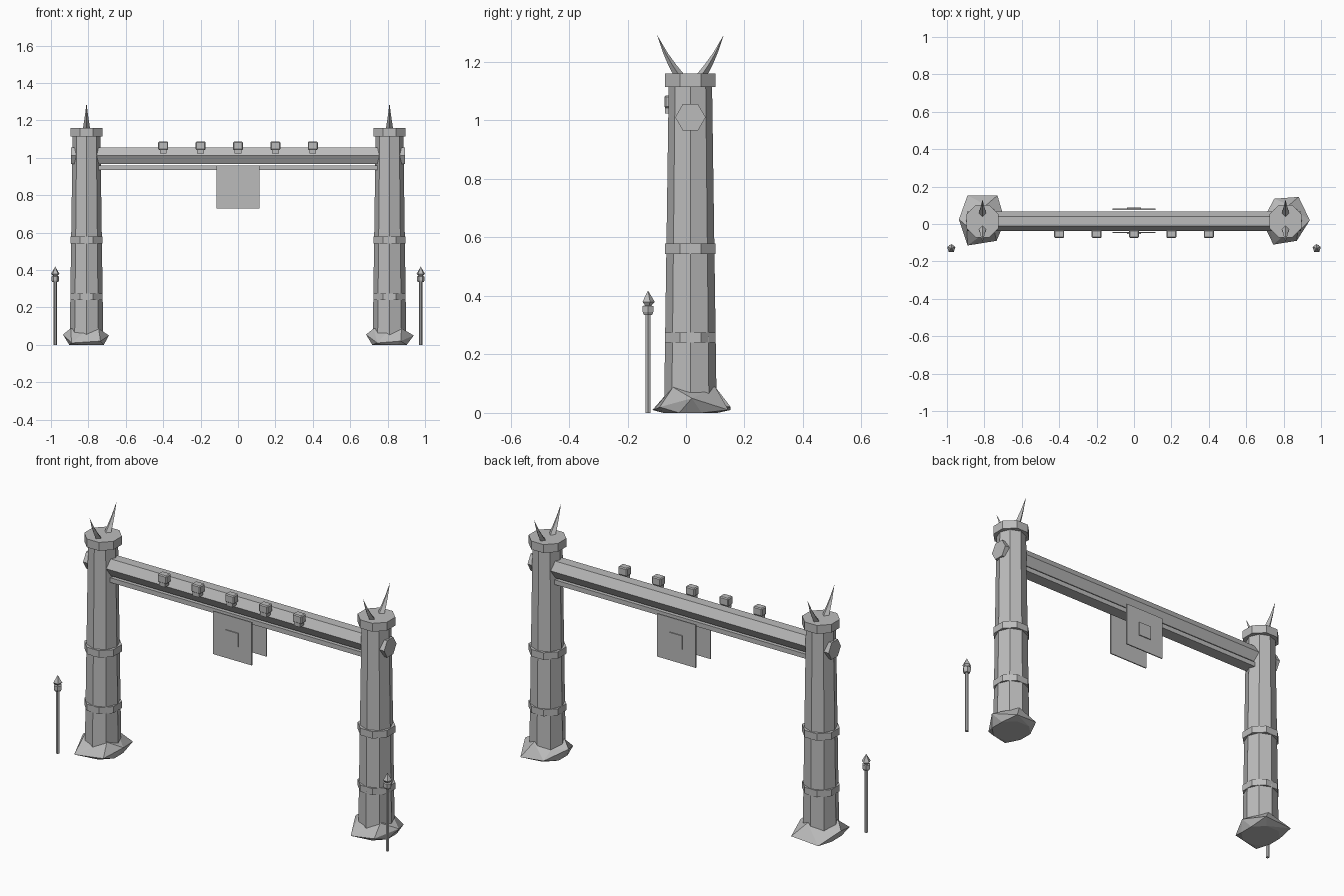
import bpy, bmesh, math
from mathutils import Vector

if "Cube" in bpy.data.objects:
    bpy.data.objects.remove(bpy.data.objects["Cube"], do_unlink=True)

stone = bpy.data.materials.new("plain_grey")
stone.use_nodes = True
grey = (0.5, 0.5, 0.5, 1)
stone.diffuse_color = grey
stone.node_tree.nodes["Principled BSDF"].inputs["Base Color"].default_value = grey

MID_Y = 0.015
PILLAR_X = 0.81


def finish(name, bm):
    bmesh.ops.recalc_face_normals(bm, faces=bm.faces)
    mesh = bpy.data.meshes.new(name)
    bm.to_mesh(mesh)
    bm.free()
    mesh.materials.append(stone)
    obj = bpy.data.objects.new(name, mesh)
    bpy.context.collection.objects.link(obj)
    return obj


def ring(center, radius, sides, turn=0.0):
    """Horizontal polygon of points around a centre."""
    steps = [turn + math.tau * i / sides for i in range(sides)]
    return [Vector(center) + Vector((radius * math.cos(a), radius * math.sin(a), 0)) for a in steps]


def loft(name, loops):
    """Closed skin through loops with equal point counts."""
    bm = bmesh.new()
    rows = [[bm.verts.new(p) for p in loop] for loop in loops]
    n = len(rows[0])
    for low, high in zip(rows, rows[1:]):
        for i in range(n):
            j = (i + 1) % n
            bm.faces.new((low[i], low[j], high[j], high[i]))
    bm.faces.new(rows[0][::-1])
    bm.faces.new(rows[-1])
    bmesh.ops.remove_doubles(bm, verts=bm.verts, dist=0.0001)
    return finish(name, bm)


def turned(name, x, y, profile, sides, turn=0.0):
    """Polygonal column from (radius, height) pairs."""
    return loft(name, [ring((x, y, z), r, sides, turn) for r, z in profile])


def box(name, center, size, bevel=0.0):
    bm = bmesh.new()
    bmesh.ops.create_cube(bm, size=1)
    bmesh.ops.scale(bm, vec=size, verts=bm.verts)
    bmesh.ops.translate(bm, vec=center, verts=bm.verts)
    if bevel:
        bmesh.ops.bevel(bm, geom=bm.edges[:], offset=bevel, segments=1, affect="EDGES")
    return finish(name, bm)


def rock_base(name, x, spurs):
    """Faceted foot: hull of a ground octagon, outward spurs and a jagged rim."""
    bm = bmesh.new()
    points = ring((x, MID_Y, 0), 0.1, 8, math.pi / 8)
    points += [Vector((x + px, MID_Y + py, pz)) for px, py, pz in spurs]
    for i, p in enumerate(ring((x, MID_Y, 0.06), 0.088, 6, 0.3)):
        points.append(p + Vector((0, 0, 0.028 * (i % 2))))
    for p in points:
        bm.verts.new(p)
    hull = bmesh.ops.convex_hull(bm, input=bm.verts)
    loose = [v for v in hull["geom_interior"] if isinstance(v, bmesh.types.BMVert)]
    bmesh.ops.delete(bm, geom=loose, context="VERTS")
    bmesh.ops.dissolve_limit(bm, angle_limit=0.02, verts=bm.verts, edges=bm.edges)
    finish(name, bm)


# Rock feet
rock_base("right_pillar_base", -PILLAR_X, [
    (-0.126, 0.01, 0.055), (-0.08, 0.138, 0.01), (0.08, 0.138, 0.02),
    (0.12, 0, 0.05), (0.075, -0.105, 0.02), (-0.08, -0.13, 0.01)])
rock_base("left_pillar_base", PILLAR_X, [
    (0.13, 0.005, 0.05), (0.07, 0.13, 0.01), (-0.06, 0.12, 0.02),
    (-0.125, 0, 0.055), (-0.065, -0.125, 0.01), (0.06, -0.105, 0.02)])

for side, label in ((-1, "right"), (1, "left")):
    x = side * PILLAR_X
    # Tapered shaft with bands and cap
    turned(label + "_shaft", x, MID_Y, [(0.09, 0.01), (0.074, 1.13)], 8)
    for part, low, high in (("lower_band", 0.24, 0.275), ("upper_band", 0.543, 0.58), ("cap", 1.115, 1.16)):
        turned(f"{label}_{part}", x, MID_Y, [(0.0935, low), (0.0935, high)], 8, math.pi / 8)
    # Curved horns leaning to front and back
    for lean, facing in ((-1, "front"), (1, "back")):
        path = [(0.035, 1.15, 0.02), (0.062, 1.19, 0.014), (0.085, 1.23, 0.008), (0.113, 1.29, 0.0004)]
        loft(f"{label}_{facing}_horn",
             [ring((x, MID_Y + lean * y, z), r, 4) for y, z, r in path])
    # Torch
    tx, ty = side * 0.977, -0.13
    turned(label + "_torch_pole", tx, ty, [(0.009, 0), (0.009, 0.345)], 6)
    turned(label + "_torch_collar", tx, ty, [(0.016, 0.335), (0.021, 0.345), (0.021, 0.365), (0.012, 0.368)], 6)
    turned(label + "_torch_flame", tx, ty, [(0.01, 0.365), (0.023, 0.38), (0.0004, 0.418)], 5, math.pi / 2)

# Hexagonal crossbeam running through both pillars
hexagon = ring((0, 0, 0), 0.052, 6)
loft("crossbeam", [[(x, MID_Y + p.x, 1.011 + p.y) for p in hexagon] for x in (-0.892, 0.892)])
box("lower_rail", (0, MID_Y, 0.946), (1.5, 0.065, 0.025))

# Hanging sign boards with small raised panels
for lean, label in ((-1, "front"), (1, "back")):
    y = MID_Y + 0.002 + lean * 0.062
    box(label + "_sign_board", (0, y, 0.845), (0.23, 0.006, 0.23))
    box(label + "_sign_panel", (0, y + lean * 0.005, 0.845), (0.074, 0.006, 0.074))

# Row of small carved heads on the beam
for i in range(5):
    x = 0.2 * (i - 2)
    box(f"head_{i + 1}", (x, -0.053, 1.064), (0.054, 0.042, 0.044), 0.005)
    box(f"jaw_{i + 1}", (x, -0.055, 1.037), (0.036, 0.034, 0.026))
